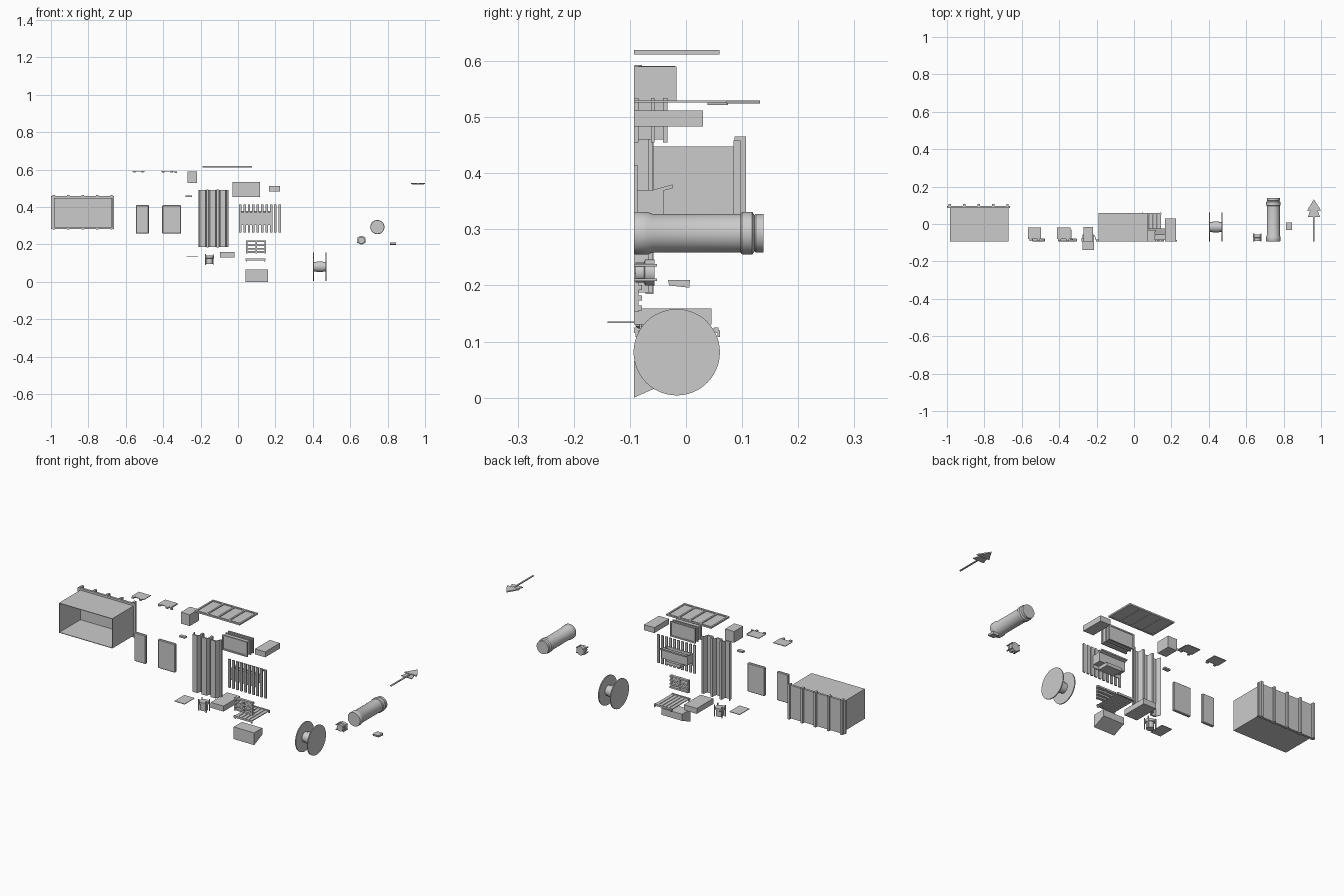
import bpy, bmesh, math
from mathutils import Vector

F = -0.093  # common front plane of the laid-out parts


def finish(name, bm):
    bmesh.ops.recalc_face_normals(bm, faces=bm.faces)
    me = bpy.data.meshes.new(name)
    bm.to_mesh(me)
    bm.free()
    ob = bpy.data.objects.new(name, me)
    bpy.context.collection.objects.link(ob)
    return ob


def add_box(bm, x0, x1, y0, y1, z0, z1):
    vs = bmesh.ops.create_cube(bm, size=1)['verts']
    for v in vs:
        v.co = Vector(((x0 + x1) / 2 + v.co.x * (x1 - x0),
                       (y0 + y1) / 2 + v.co.y * (y1 - y0),
                       (z0 + z1) / 2 + v.co.z * (z1 - z0)))


def boxes(name, *items):
    bm = bmesh.new()
    for b in items:
        add_box(bm, *b)
    return finish(name, bm)


def prism(name, pts, axis, a, b):
    """Extrude a 2D outline along an axis from a to b."""
    put = {'x': lambda p, t: (t, p[0], p[1]), 'z': lambda p, t: (p[0], p[1], t)}[axis]
    bm = bmesh.new()
    lo = [bm.verts.new(put(p, a)) for p in pts]
    hi = [bm.verts.new(put(p, b)) for p in pts]
    bm.faces.new(lo)
    bm.faces.new(hi[::-1])
    for i in range(len(pts)):
        j = (i + 1) % len(pts)
        bm.faces.new((lo[i], lo[j], hi[j], hi[i]))
    return finish(name, bm)


def lathe(name, prof, axis, c, n=32):
    """Revolve (position, radius) pairs around an axis, with capped ends."""
    bm = bmesh.new()
    rings = []
    for t, r in prof:
        ring = []
        for i in range(n):
            u = r * math.cos(2 * math.pi * i / n)
            w = r * math.sin(2 * math.pi * i / n)
            co = {'x': (t, c[0] + u, c[1] + w), 'y': (c[0] + u, t, c[1] + w),
                  'z': (c[0] + u, c[1] + w, t)}[axis]
            ring.append(bm.verts.new(co))
        rings.append(ring)
    for p, q in zip(rings, rings[1:]):
        for i in range(n):
            j = (i + 1) % n
            bm.faces.new((p[i], p[j], q[j], q[i]))
    bm.faces.new(rings[0])
    bm.faces.new(rings[-1])
    ob = finish(name, bm)
    bpy.ops.object.select_all(action='DESELECT')
    bpy.context.view_layer.objects.active = ob
    ob.select_set(True)
    bpy.ops.object.shade_smooth_by_angle(angle=math.radians(35))
    return ob


# open-fronted shell with ribbed back wall
t = 0.003
boxes("shell_box",
      (-0.985, -0.672, F, 0.085, 0.448 - t, 0.448), (-0.985, -0.672, F, 0.085, 0.29, 0.29 + t),
      (-0.985, -0.985 + t, F, 0.085, 0.29, 0.448), (-0.672 - t, -0.672, F, 0.085, 0.29, 0.448),
      (-0.985, -0.672, 0.082, 0.086, 0.29, 0.448))
boxes("shell_back_flange", (-1.0, -0.662, 0.085, 0.097, 0.283, 0.458))
boxes("shell_ribs", *[(x - 0.006, x + 0.006, 0.086, 0.107, 0.28, 0.465)
                      for x in (-0.985, -0.908, -0.83, -0.753, -0.676)])

# flat door panels
for name, x0, x1 in (("narrow_panel", -0.545, -0.477), ("wide_panel", -0.405, -0.305)):
    ob = boxes(name, (x0, x1, F, -0.078, 0.258, 0.41))
    m = ob.modifiers.new("edge", 'BEVEL')
    m.width = 0.003

# thin horizontal hatch plates with small hinge tabs
for name, x0, x1 in (("hatch_left", -0.568, -0.497), ("hatch_right", -0.413, -0.34)):
    boxes(name, (x0, x1, -0.08, -0.02, 0.588, 0.591),
          *[(x, x + 0.012, -0.092, -0.078, 0.586, 0.593) for x in (x0 + 0.008, x1 - 0.02)])
boxes("hatch_handle", (-0.34, -0.325, -0.085, -0.08, 0.583, 0.591),
      (-0.338, -0.334, -0.08, -0.03, 0.588, 0.591))

# plain boxes and plates
boxes("cube_crate", (-0.27, -0.218, F, -0.017, 0.53, 0.59))
boxes("thin_plate", (-0.275, -0.215, -0.14, -0.057, 0.133, 0.136))
boxes("small_latch", (-0.28, -0.247, F, -0.075, 0.455, 0.463))
boxes("low_box", (-0.095, -0.02, F, 0.045, 0.13, 0.159))
boxes("side_box", (0.165, 0.225, F, 0.03, 0.483, 0.512))
prism("small_chip", [(-0.032, 0.21), (0.007, 0.21), (0.006, 0.196), (-0.03, 0.2)], 'x', 0.812, 0.845)

# tall corrugated sheet
front, prev = [], -0.21
for i in range(3):
    x = -0.21 + i * 0.0535
    front += [(x, -0.068), (x + 0.008, F), (x + 0.036, F), (x + 0.044, -0.068)]
front.append((-0.05, -0.068))
back = [(x, y + 0.009) for x, y in reversed(front)]
prism("corrugated_sheet", front + back, 'z', 0.187, 0.49)
boxes("sheet_posts", *[(x - 0.006, x + 0.006, -0.072, -0.058, 0.185, 0.495) for x in (-0.163, -0.108)])

# roof grid: outer frame, cross bars and inset panel
boxes("roof_grid", (-0.19, 0.075, F, -0.083, 0.612, 0.62), (-0.19, 0.075, 0.05, 0.06, 0.612, 0.62),
      (-0.187, 0.072, -0.085, 0.052, 0.613, 0.616),
      *[(-0.19 + i * 0.064, -0.181 + i * 0.064, F, 0.06, 0.612, 0.62) for i in range(5)])

# cabinet with framed ends and front
boxes("cabinet", (-0.026, 0.113, -0.088, -0.036, 0.46, 0.529))
edges = []
for y0, y1 in ((F, -0.085), (-0.062, -0.056), (-0.041, -0.033)):
    for x0, x1 in ((-0.03, -0.022), (0.11, 0.118)):
        edges.append((x0, x1, y0, y1, 0.455, 0.534))
    for z0, z1 in ((0.455, 0.462), (0.527, 0.534)):
        edges.append((-0.03, 0.118, y0, y1, z0, z1))
boxes("cabinet_frame", *edges)

# slatted fence with a trough behind it
boxes("fence_slats", *[(0.005 + i * 0.0236, 0.018 + i * 0.0236, F, -0.086, 0.265, 0.415)
                       for i in range(10)])
boxes("trough", (0.02, 0.172, -0.086, -0.082, 0.305, 0.37), (0.02, 0.172, -0.044, -0.04, 0.325, 0.37),
      (0.02, 0.024, -0.086, -0.04, 0.325, 0.37), (0.168, 0.172, -0.086, -0.04, 0.325, 0.37),
      (0.02, 0.172, -0.086, -0.04, 0.322, 0.327))
prism("trough_lip", [(-0.06, 0.364), (-0.024, 0.373), (-0.024, 0.38), (-0.06, 0.37)], 'x', 0.02, 0.172)
boxes("trough_foot", (0.05, 0.14, -0.082, -0.026, 0.305, 0.322))

# barred grille
boxes("grille", *[(x, x + 0.008, F, -0.085, 0.153, 0.222) for x in (0.043, 0.093, 0.142)],
      *[(0.043, 0.15, F, -0.078, z, z + 0.009) for z in (0.155, 0.173, 0.192, 0.212)])

# low slatted table with short end legs
boxes("low_table", *[(0.042 + i * 0.021, 0.06 + i * 0.021, F, 0.055, 0.119, 0.123) for i in range(5)],
      (0.04, 0.146, F, -0.085, 0.115, 0.125), (0.04, 0.146, 0.05, 0.058, 0.115, 0.125))
boxes("table_legs", *[(x, x + 0.005, y, y + 0.005, 0.108, 0.12)
                      for x in (0.042, 0.139) for y in (-0.09, 0.056)])

# wedge block
prism("wedge_block", [(F, 0.0), (F, 0.065), (-0.025, 0.065), (-0.025, 0.03)], 'x', 0.04, 0.16)

# cable spool
c = (-0.0165, 0.081)
lathe("spool_flange_left", [(0.4, 0.077), (0.405, 0.077)], 'x', c, 48)
lathe("spool_flange_right", [(0.469, 0.077), (0.474, 0.077)], 'x', c, 48)
lathe("spool_hub", [(0.403, 0.026), (0.42, 0.026), (0.42, 0.029), (0.455, 0.029),
                    (0.455, 0.026), (0.471, 0.026)], 'x', c)

# canister with stepped collars
lathe("canister", [(F, 0.036), (-0.09, 0.038), (-0.068, 0.038), (-0.06, 0.0345), (0.097, 0.0345),
                   (0.1, 0.038), (0.118, 0.038), (0.122, 0.032), (0.125, 0.0345), (0.138, 0.0345)],
      'y', (0.745, 0.293), 40)

# two small lugged cans, one lying and one upright
lathe("lying_can", [(-0.09, 0.018), (-0.075, 0.018), (-0.073, 0.023), (-0.056, 0.023)],
      'y', (0.66, 0.223), 16)
boxes("lying_can_lugs", *[(0.66 + s * 0.02 - 0.003, 0.66 + s * 0.02 + 0.003, F, -0.052,
                           0.223 + k * 0.013 - 0.002, 0.223 + k * 0.013 + 0.002)
                          for s in (-1, 1) for k in (-1, 1)])
lathe("upright_can", [(0.095, 0.019), (0.125, 0.019), (0.127, 0.023), (0.14, 0.023)],
      'z', (-0.152, -0.067), 16)
boxes("upright_can_lugs", *[(-0.152 + s * 0.022 - 0.002, -0.152 + s * 0.022 + 0.002,
                             -0.067 + k * 0.014 - 0.002, -0.067 + k * 0.014 + 0.002, 0.09, 0.15)
                            for s in (-1, 1) for k in (-1, 1)])

# arrow with a double head
boxes("arrow_shaft", (0.957, 0.965, F, 0.08, 0.526, 0.53))
prism("arrow_head", [(0.925, 0.072), (1.0, 0.072), (0.962, 0.132)], 'z', 0.524, 0.53)
prism("arrow_barb", [(0.93, 0.038), (0.994, 0.038), (0.982, 0.075), (0.942, 0.075)], 'z', 0.522, 0.526)
